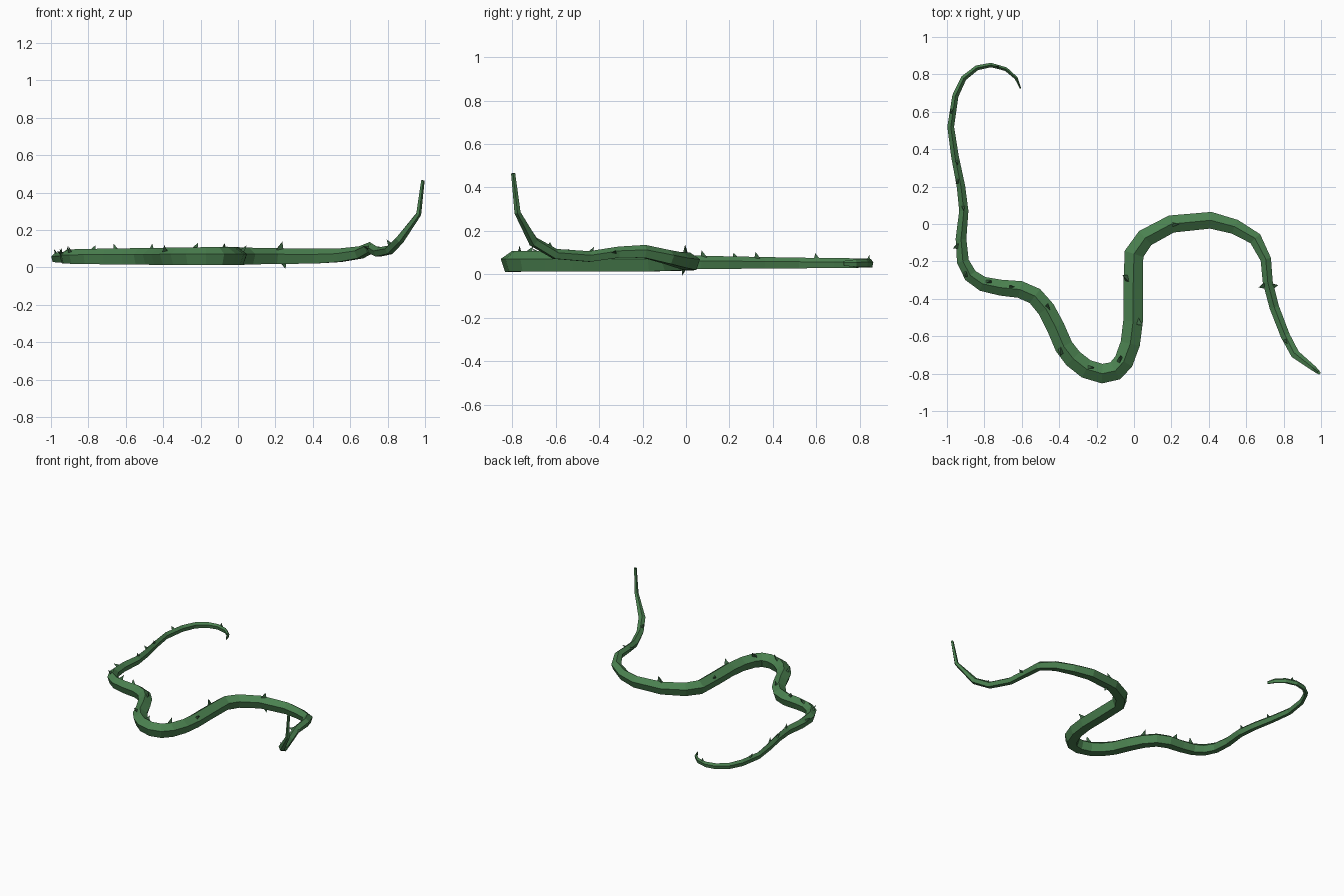
import bpy, bmesh, math
from mathutils import Vector

if "Cube" in bpy.data.objects:
    bpy.data.objects.remove(bpy.data.objects["Cube"])

# Centre line seen from above, thin curled end to raised end
PATH = [(-.607, .725), (-.63, .78), (-.685, .828), (-.765, .85), (-.84, .835), (-.91, .78),
        (-.955, .685), (-.98, .52), (-.957, .36), (-.925, .2), (-.91, .07), (-.925, -.08),
        (-.915, -.2), (-.875, -.275), (-.81, -.32), (-.715, -.34), (-.61, -.35), (-.53, -.385),
        (-.47, -.455), (-.42, -.55), (-.375, -.655), (-.325, -.72), (-.255, -.775), (-.17, -.8),
        (-.10, -.785), (-.055, -.735), (-.02, -.64), (-.005, -.52), (-.005, -.35), (0, -.16),
        (.06, -.075), (.20, 0), (.41, .02), (.54, -.015), (.65, -.08), (.705, -.19),
        (.715, -.31), (.75, -.445), (.81, -.6), (.865, -.7), (.965, -.775), (.988, -.795)]
# Path index, height, half width, half thickness
KEYS = [(0, .05, .004, .012), (1, .05, .009, .019), (5, .05, .016, .024), (7, .05, .019, .027),
        (10, .052, .026, .034), (13, .054, .038, .043), (16, .054, .048, .048),
        (23, .055, .055, .053), (29, .056, .055, .052), (32, .056, .047, .044),
        (33, .061, .042, .040), (34, .077, .037, .036), (35, .103, .030, .033),
        (36, .100, .028, .028), (37, .080, .027, .027), (38, .092, .026, .026),
        (39, .150, .025, .025), (40, .285, .015, .015), (41, .465, .010, .010)]
# Thorns: path position, angle from the top ridge (positive = right of travel), length, lean
THORNS = [(2.6, 5, .025, 0), (6.5, 20, .03, .01), (8.2, -10, .03, .01), (8.8, 30, .03, .01),
          (9.9, 0, .032, .012), (11.3, 55, .032, .01), (12.8, 30, .034, .012),
          (14.3, -25, .036, .015), (15.6, -15, .036, -.015), (18, -20, .038, -.02),
          (20.1, 35, .038, .02), (22.2, -15, .038, .02), (24.9, -25, .04, .02),
          (27, 40, .04, -.02), (28.3, -45, .04, .02), (31.1, 5, .045, .015),
          (31.2, 160, .03, .01), (36.1, 75, .035, 0), (36.2, -75, .03, 0), (38.3, 30, .03, 0)]


def material(name, color):
    m = bpy.data.materials.new(name)
    m.diffuse_color = (*color, 1)
    m.use_nodes = True
    m.node_tree.nodes["Principled BSDF"].inputs["Base Color"].default_value = m.diffuse_color
    return m


def profile(t):
    """Height and half sizes interpolated between the keys."""
    for a, b in zip(KEYS, KEYS[1:]):
        if t <= b[0]:
            f = (t - a[0]) / (b[0] - a[0])
            return [p + (q - p) * f for p, q in zip(a[1:], b[1:])]


def centre(i):
    return Vector((*PATH[i], profile(i)[0]))


def frame(t):
    """Centre, direction, side and up at a path position."""
    i = min(int(t), len(PATH) - 2)
    c = centre(i).lerp(centre(i + 1), t - i)
    if t == i:
        a = (centre(i) - centre(max(i - 1, 0))).normalized()
        d = (a + (centre(i + 1) - centre(i)).normalized()).normalized()
    else:
        d = (centre(i + 1) - centre(i)).normalized()
    side = d.cross(Vector((0, 0, 1))).normalized()
    return c, d, side, side.cross(d)


def finish(bm, name, mat):
    bmesh.ops.recalc_face_normals(bm, faces=bm.faces)
    me = bpy.data.meshes.new(name)
    bm.to_mesh(me)
    bm.free()
    me.materials.append(mat)
    bpy.context.collection.objects.link(bpy.data.objects.new(name, me))


# Five-sided stem with a ridge on top
bm = bmesh.new()
rings = []
for i in range(len(PATH)):
    c, d, side, up = frame(i)
    _, w, h = profile(i)
    angles = [math.tau * k / 5 for k in range(5)]
    rings.append([bm.verts.new(c + side * w * math.sin(a) + up * h * math.cos(a)) for a in angles])
for r, s in zip(rings, rings[1:]):
    for k in range(5):
        n = (k + 1) % 5
        bm.faces.new((r[k], r[n], s[n], s[k]))
bm.faces.new(rings[0])
bm.faces.new(rings[-1])
finish(bm, "vine_stem", material("stem_green", (.07, .22, .08)))

# Small three-sided thorns
bm = bmesh.new()
for t, deg, length, lean in THORNS:
    c, d, side, up = frame(t)
    _, w, h = profile(t)
    a = math.radians(deg)
    out = side * math.sin(a) + up * math.cos(a)
    across = d.cross(out)
    base = c + (side * w * math.sin(a) + up * h * math.cos(a)) * .8
    b = length * .5
    foot = [bm.verts.new(base + d * b * x + across * b * .7 * y)
            for x, y in ((1, 0), (-.8, .8), (-.8, -.8))]
    tip = bm.verts.new(base + out * length + d * lean)
    bm.faces.new(foot)
    for k in range(3):
        bm.faces.new((foot[k], foot[(k + 1) % 3], tip))
finish(bm, "vine_thorns", material("thorn_green", (.05, .14, .06)))
